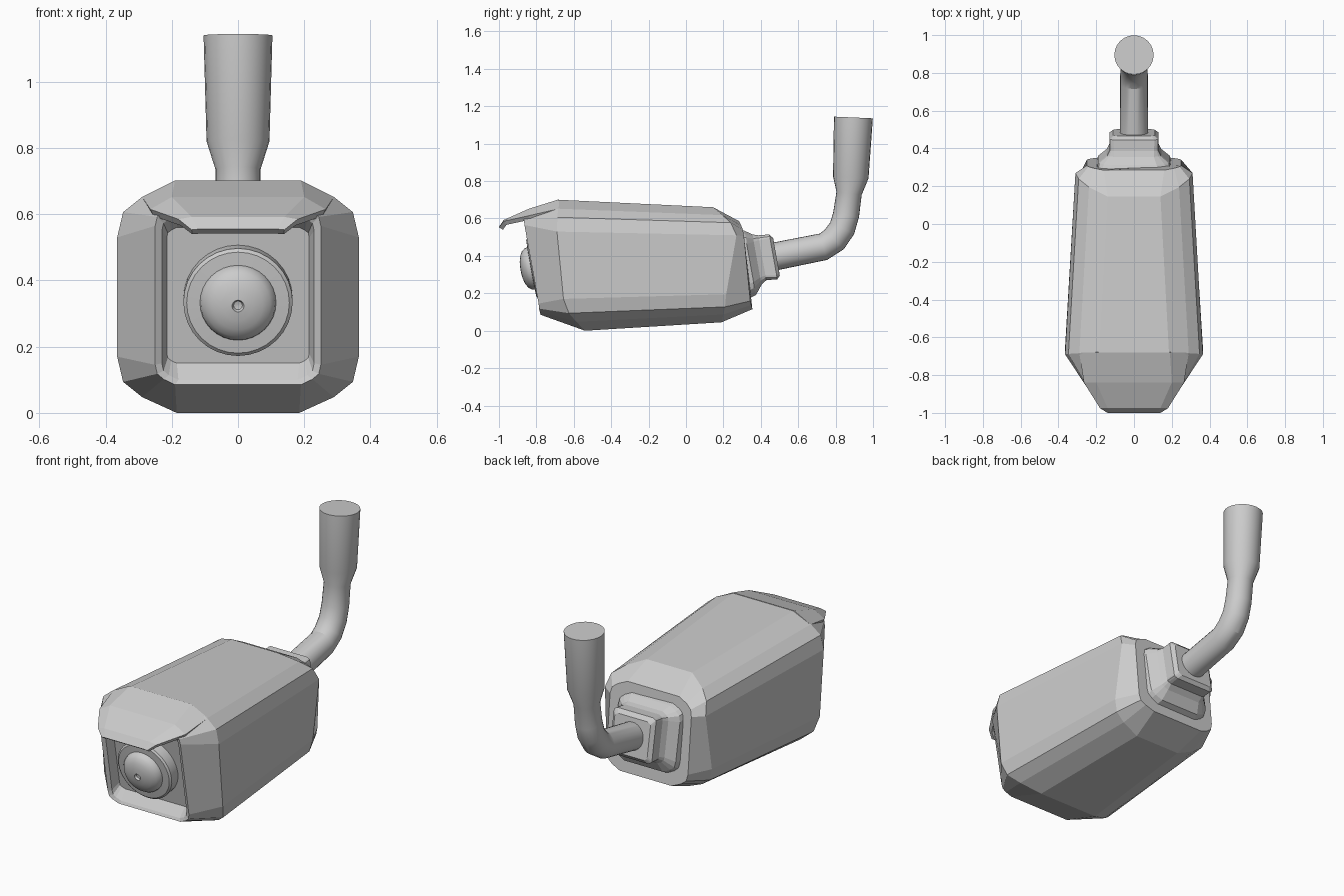
import bpy, bmesh
from math import sin, cos, pi, atan
from mathutils import Vector

if "Cube" in bpy.data.objects:
    bpy.data.objects.remove(bpy.data.objects["Cube"])


def finish(name, bm, smooth=None):
    bmesh.ops.recalc_face_normals(bm, faces=bm.faces)
    me = bpy.data.meshes.new(name)
    bm.to_mesh(me)
    bm.free()
    ob = bpy.data.objects.new(name, me)
    bpy.context.collection.objects.link(ob)
    if smooth:
        bpy.ops.object.select_all(action='DESELECT')
        ob.select_set(True)
        bpy.context.view_layer.objects.active = ob
        bpy.ops.object.shade_smooth_by_angle(angle=smooth)
    return ob


def loft(name, rings, smooth=None):
    """Skin a list of equal-length closed rings and cap both ends."""
    bm = bmesh.new()
    vr = [[bm.verts.new(p) for p in r] for r in rings]
    n = len(vr[0])
    for a, b in zip(vr, vr[1:]):
        for i in range(n):
            j = (i + 1) % n
            bm.faces.new((a[i], a[j], b[j], b[i]))
    bm.faces.new(vr[0])
    bm.faces.new(vr[-1])
    return finish(name, bm, smooth)


def section(hw, zlo, zhi, cx, cz, y_top, y_st, y_sb, y_bot):
    """Chamfered rectangle; y given for top, side-top, side-bottom, bottom."""
    right = []
    for f, (u, v) in zip((0, .4, .75, 1), ((1, 0), (.42, .28), (.1, .55), (0, 1))):
        right.append((hw - u * cx, y_top + (y_st - y_top) * f, zhi - v * cz))
    for f, (u, v) in zip((1, .75, .4, 0), ((0, 1), (.1, .55), (.42, .28), (1, 0))):
        right.append((hw - u * cx, y_bot + (y_sb - y_bot) * f, zlo + v * cz))
    return right + [(-x, y, z) for x, y, z in reversed(right)]


def slanted(hw, zlo, zhi, c, y_mid, slope=-.18):
    """Section lying in a plane tilted about x (y measured at z = 0.35)."""
    y = lambda z: y_mid + slope * (z - .35)
    return section(hw, zlo, zhi, c, c, y(zhi), y(zhi - c), y(zlo + c), y(zlo))


# Housing: recessed front panel, rim, wide front, narrower back
loft("housing", [
    slanted(.215, .15, .56, .03, -.765),
    slanted(.23, .10, .60, .05, -.815),
    slanted(.25, .085, .625, .06, -.825),
    section(.365, 0, .70, .18, .17, -.68, -.69, -.655, -.54),
    section(.31, .045, .66, .17, .15, .145, .27, .215, .19),
    section(.25, .115, .585, .09, .08, .285, .31, .34, .355),
])

# Rear mount: flared foot and block
loft("rear_mount", [
    slanted(.20, .17, .55, .07, .30),
    slanted(.19, .19, .535, .07, .345),
    slanted(.145, .245, .515, .04, .385),
    slanted(.13, .27, .51, .025, .415),
    slanted(.13, .275, .515, .02, .475),
    slanted(.11, .295, .495, .02, .492),
])

# Sun visor: folded sheet with thickness
rows = [(-.68, .19, .702, .29, .652), (-.84, .20, .652, .265, .615),
        (-.975, .14, .592, .18, .585), (-1.0, .12, .555, .14, .553)]
bm = bmesh.new()
grid = [[bm.verts.new(p) for p in
         ((-xo, y, zo), (-xi, y, zi), (xi, y, zi), (xo, y, zo))]
        for y, xi, zi, xo, zo in rows]
for a, b in zip(grid, grid[1:]):
    for i in range(3):
        bm.faces.new((a[i], b[i], b[i + 1], a[i + 1]))
visor = finish("visor", bm)
if visor.data.polygons[1].normal.z < 0:
    visor.data.flip_normals()
mod = visor.modifiers.new("thickness", 'SOLIDIFY')
mod.thickness = .025
mod.offset = -1

# Lens: revolved flange and dome, tilted slightly downward
profile = [(.165, 0), (.165, .06), (.155, .068), (.115, .07), (.112, .085),
           (.098, .102), (.075, .115), (.045, .123), (.018, .126), (.013, .115), (.003, .113)]
tilt = atan(.18)
axis = Vector((0, -cos(tilt), -sin(tilt)))
up = Vector((0, -sin(tilt), cos(tilt)))
side = Vector((1, 0, 0))
base = Vector((0, -.76, .345))
N = 32
loft("lens", [[base + axis * d + (side * cos(2 * pi * k / N) + up * sin(2 * pi * k / N)) * r
               for k in range(N)] for r, d in profile], .6)

# Arm: bent pipe widening into the ceiling socket (y, z, radius)
path = [(.44, .39, .075), (.735, .449, .073), (.793, .488, .073), (.835, .548, .071),
        (.856, .62, .07), (.872, .735, .068), (.881, .82, .095), (.895, 1.14, .104)]
N = 24
rings = []
for i, (y, z, r) in enumerate(path):
    p, q = path[max(i - 1, 0)], path[min(i + 1, len(path) - 1)]
    t = Vector((0, q[0] - p[0], q[1] - p[1])).normalized()
    n = Vector((0, t.z, -t.y))
    rings.append([Vector((0, y, z)) + (side * cos(2 * pi * k / N) + n * sin(2 * pi * k / N)) * r
                  for k in range(N)])
loft("arm", rings, .4)
